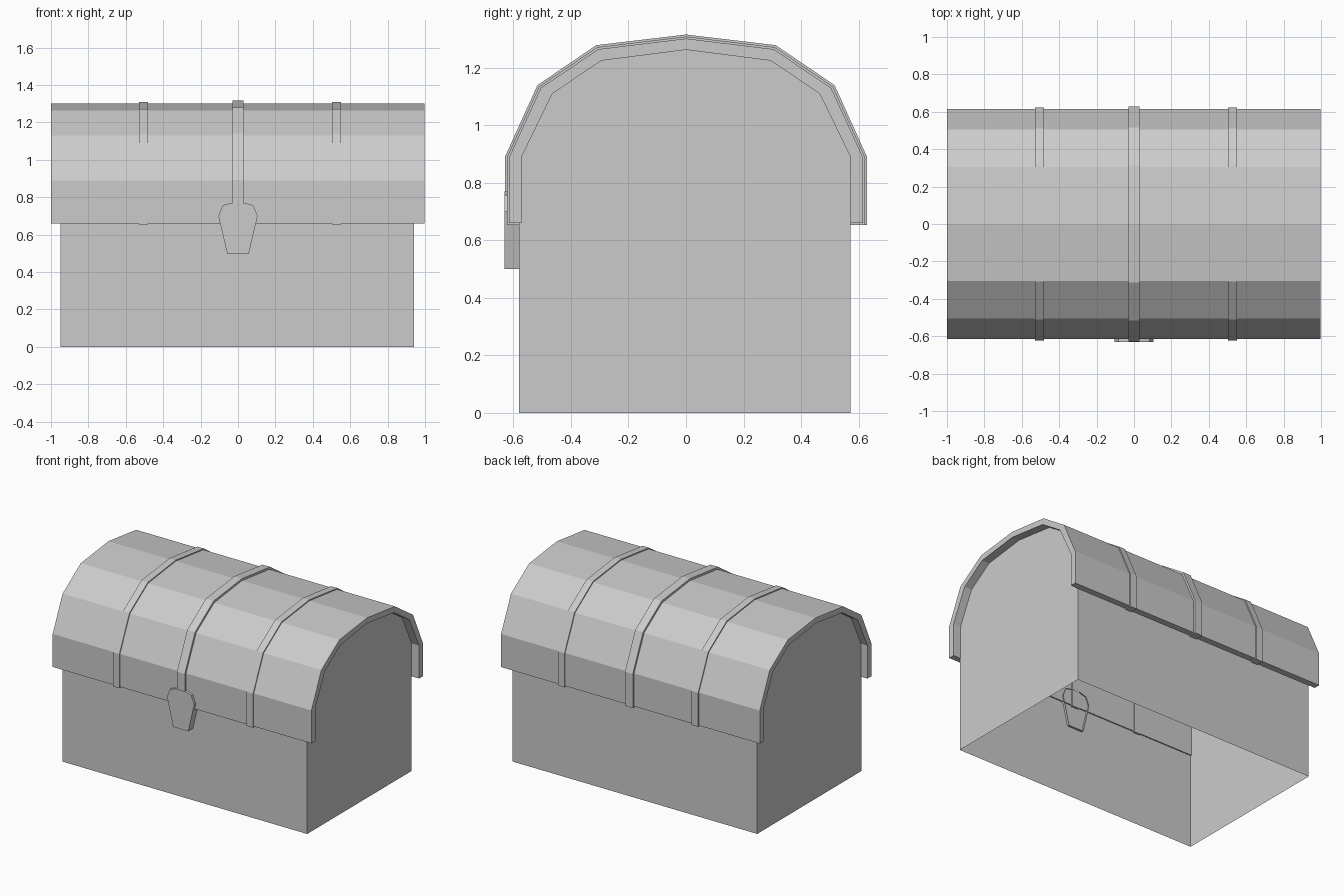
import bpy, bmesh

if "Cube" in bpy.data.objects:
    bpy.data.objects.remove(bpy.data.objects["Cube"])

# Half-arch cross-sections (y, z), from the bottom lip up to the crown
OUTER = [(0.615, 0.66), (0.615, 0.89), (0.505, 1.13), (0.305, 1.265), (0, 1.302)]
INNER = [(0.572, 0.66), (0.572, 0.89), (0.465, 1.11), (0.295, 1.225), (0, 1.263)]


def full(half):
    """Mirror a half arch into a whole one, running from -y to +y."""
    return [(-y, z) for y, z in half] + [p for p in reversed(half[:-1])]


def offset(half, d):
    """Push a half arch outward (or inward) by d."""
    grown = [(y * (1 + d / 0.6), z + d * min(1, max(0, (z - 0.85) / 0.4))) for y, z in half]
    return [(grown[0][0], half[0][1] - 0.007)] + grown[1:]


def finish(name, bm):
    bmesh.ops.recalc_face_normals(bm, faces=bm.faces)
    mesh = bpy.data.meshes.new(name)
    bm.to_mesh(mesh)
    bm.free()
    obj = bpy.data.objects.new(name, mesh)
    bpy.context.collection.objects.link(obj)
    return obj


def arch_band(name, x0, x1, outer, inner):
    """Closed arched band with thickness, running along x."""
    bm = bmesh.new()
    outline = [full(outer), full(inner)]
    rings = []
    for o, i in zip(*outline):
        rings.append([bm.verts.new(c) for c in
                      ((x0, *o), (x1, *o), (x1, *i), (x0, *i))])
    for a, b in zip(rings, rings[1:]):
        for k in range(4):
            n = (k + 1) % 4
            bm.faces.new((a[k], a[n], b[n], b[k]))
    bm.faces.new(rings[0])
    bm.faces.new(rings[-1])
    return finish(name, bm)


# Open-ended box body: four walls only
bm = bmesh.new()
bmesh.ops.create_cube(bm, size=1)
for v in bm.verts:
    v.co.x = 0.94 if v.co.x > 0 else -0.95
    v.co.y = 0.572 if v.co.y > 0 else -0.58
    v.co.z = 0.69 if v.co.z > 0 else 0
bmesh.ops.delete(bm, geom=[f for f in bm.faces if abs(f.normal.z) > 0.5], context='FACES_ONLY')
finish("chest_body", bm)

# Lid shell with thick rims
arch_band("lid_shell", -1.0, 0.997, OUTER, INNER)

# End panels that close the lid, flush with the body
for name, x in (("lid_end_left", -0.95), ("lid_end_right", 0.94)):
    bm = bmesh.new()
    profile = [(-0.572, 0.69)] + full(INNER)[1:-1] + [(0.572, 0.69)]
    bm.faces.new([bm.verts.new((x, y, z)) for y, z in profile])
    finish(name, bm)

# Straps over the lid, the middle one wider and thicker
for name, x, w, d in (("strap_left", -0.505, 0.05, 0.007),
                      ("strap_middle", 0, 0.06, 0.014),
                      ("strap_right", 0.527, 0.05, 0.007)):
    arch_band(name, x - w / 2, x + w / 2, offset(OUTER, d), offset(INNER, -0.006))

# Lock plate: open-backed shield reaching slightly through the front wall
half = [(0.058, 0.5), (0.105, 0.70), (0.082, 0.757), (0.035, 0.77)]
shield = half + [(-x, z) for x, z in reversed(half)]
bm = bmesh.new()
front = [bm.verts.new((x, -0.632, z)) for x, z in shield]
back = [bm.verts.new((x, -0.565, z)) for x, z in shield]
bm.faces.new(front)
for k in range(len(shield)):
    n = (k + 1) % len(shield)
    bm.faces.new((front[k], front[n], back[n], back[k]))
finish("lock_plate", bm)
